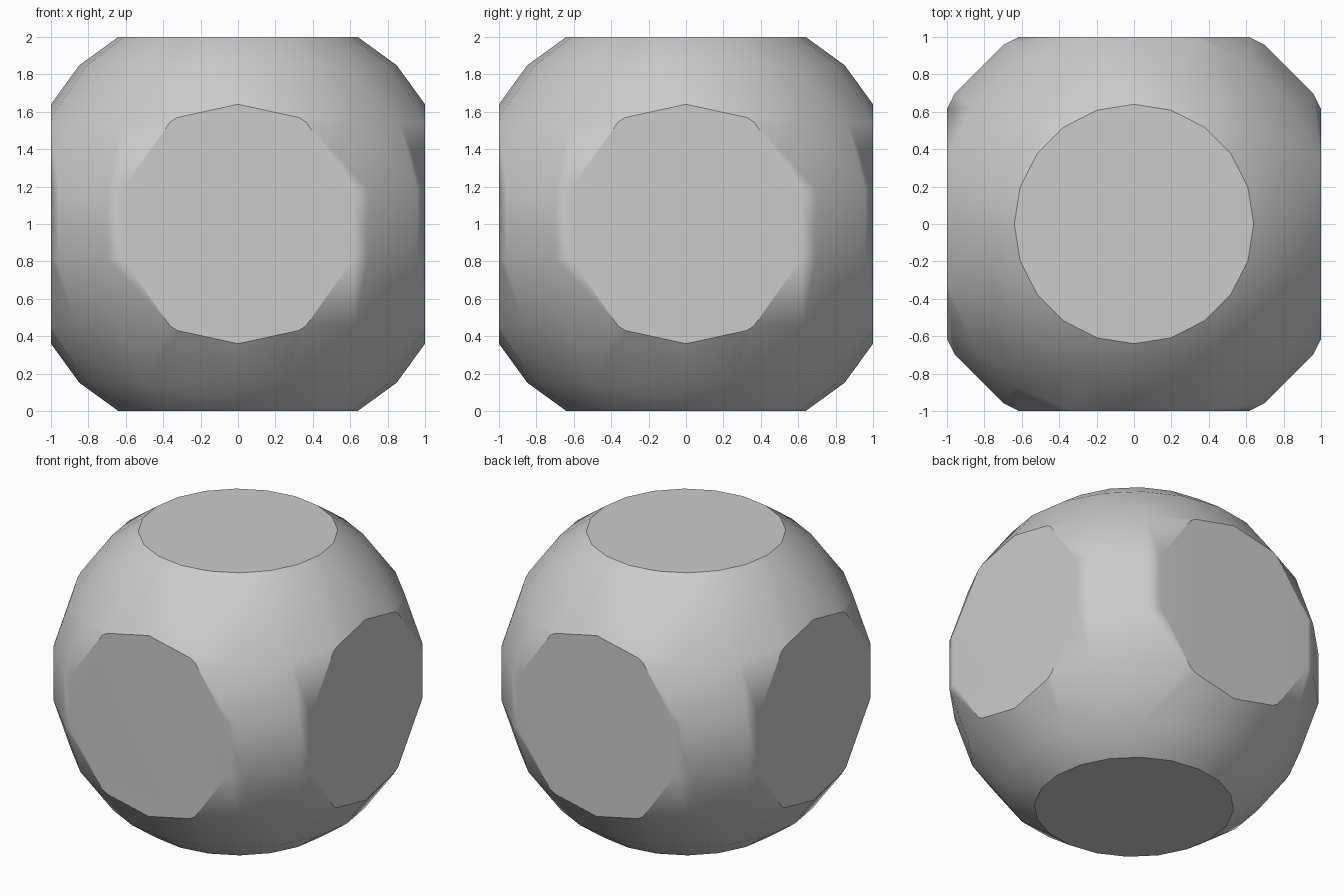
import bpy
import bmesh
from math import sin, cos, pi, radians
from mathutils import Vector

default = bpy.data.objects.get("Cube")
if default:
    bpy.data.objects.remove(default, do_unlink=True)

SEGMENTS, RINGS = 20, 10
RADIUS, HALF = 1.2, 1.0

# Plain grey material
grey = bpy.data.materials.new("light_grey")
grey.use_nodes = True
colour = (0.6, 0.6, 0.6, 1)
grey.diffuse_color = colour
grey.node_tree.nodes["Principled BSDF"].inputs["Base Color"].default_value = colour

# Faceted ball: rings sit half a step off the poles and the equator
bm = bmesh.new()
rings = []
for r in range(RINGS):
    polar = pi * (r + 0.5) / RINGS
    rings.append([bm.verts.new((RADIUS * sin(polar) * cos(2 * pi * s / SEGMENTS),
                                RADIUS * sin(polar) * sin(2 * pi * s / SEGMENTS),
                                RADIUS * cos(polar))) for s in range(SEGMENTS)])
for upper, lower in zip(rings, rings[1:]):
    for s in range(SEGMENTS):
        t = (s + 1) % SEGMENTS
        bm.faces.new((upper[s], lower[s], lower[t], upper[t]))
bm.faces.new(rings[0])
bm.faces.new(rings[-1][::-1])

# Slice six flats where the ball passes the sides of a cube
for axis in range(3):
    for side in (-1, 1):
        normal = Vector((0, 0, 0))
        normal[axis] = side
        cut = bmesh.ops.bisect_plane(
            bm, geom=bm.verts[:] + bm.edges[:] + bm.faces[:], dist=1e-5,
            plane_co=normal * HALF, plane_no=normal, clear_outer=True)
        rim = [e for e in cut["geom_cut"] if isinstance(e, bmesh.types.BMEdge)]
        bmesh.ops.edgeloop_fill(bm, edges=rim)
bmesh.ops.recalc_face_normals(bm, faces=bm.faces[:])
bmesh.ops.translate(bm, verts=bm.verts[:], vec=(0, 0, HALF))

mesh = bpy.data.meshes.new("clipped_ball")
bm.to_mesh(mesh)
bm.free()
mesh.materials.append(grey)
ball = bpy.data.objects.new("clipped_ball", mesh)
bpy.context.collection.objects.link(ball)

# Smooth ball surface with crisp flat rims
bpy.ops.object.select_all(action="DESELECT")
ball.select_set(True)
bpy.context.view_layer.objects.active = ball
bpy.ops.object.shade_smooth_by_angle(angle=radians(30))
weighted = ball.modifiers.new("flat_normals", "WEIGHTED_NORMAL")
weighted.keep_sharp = True
